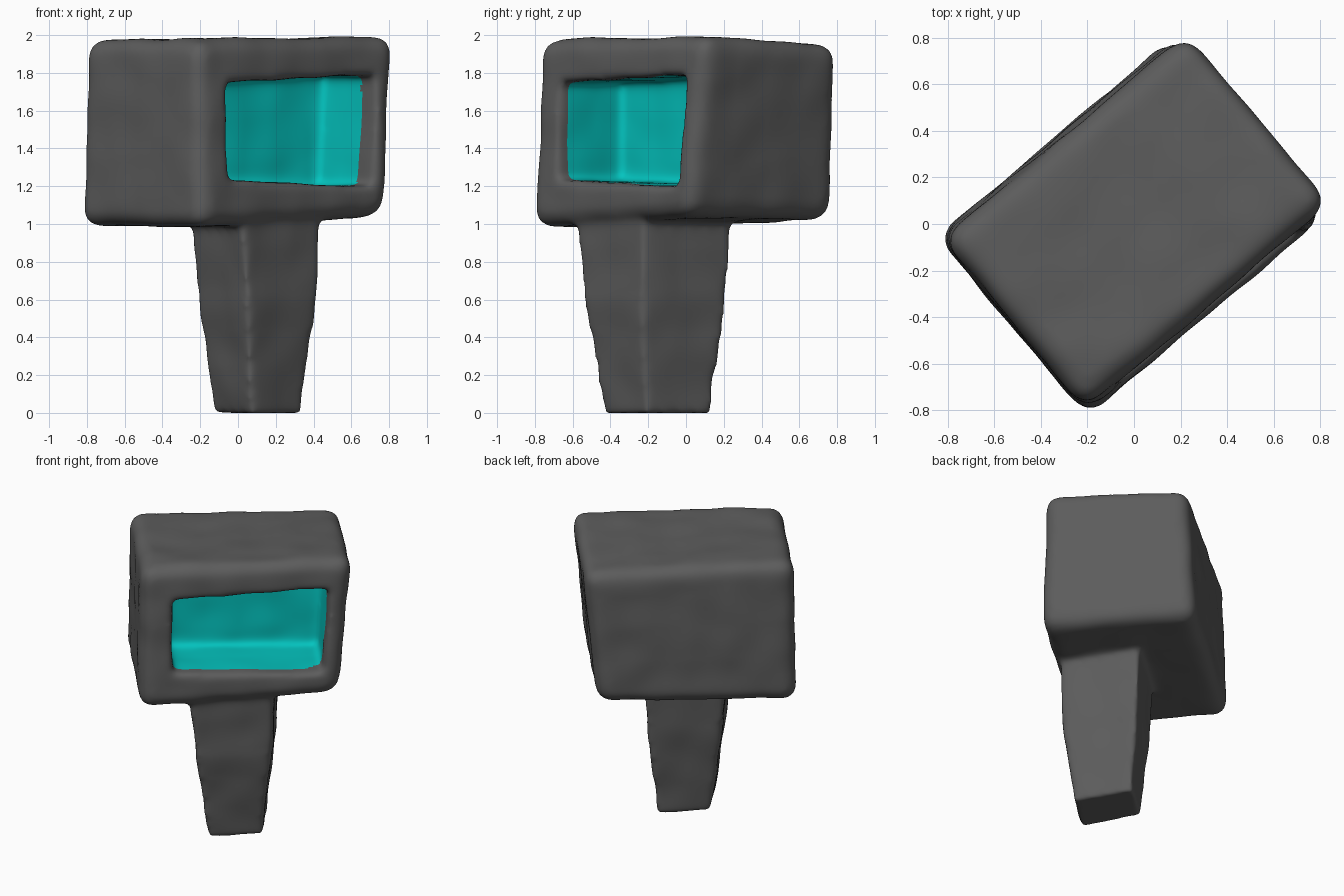
import bpy, bmesh, math
from mathutils import noise

cube = bpy.data.objects.get("Cube")
if cube:
    bpy.data.objects.remove(cube, do_unlink=True)

ANGLE = math.radians(40)  # the whole model is turned about z


def make_material(name, colour):
    mat = bpy.data.materials.new(name)
    mat.use_nodes = True
    mat.diffuse_color = colour
    mat.node_tree.nodes["Principled BSDF"].inputs["Base Color"].default_value = colour
    return mat


grey = make_material("dark grey", (0.108, 0.108, 0.108, 1))
teal = make_material("teal", (0.001, 0.55, 0.52, 1))


def ring_solid(name, rings, bevel=0.0, shear=0.0):
    """Closed block lofted through four-sided rings.
    A ring is (corner heights, u0, u1, v0, v1); shear slides u along v."""
    bm = bmesh.new()
    loops = []
    for heights, u0, u1, v0, v1 in rings:
        corners = ((u0, v0), (u1, v0), (u1, v1), (u0, v1))
        middle = (v0 + v1) / 2
        loops.append([bm.verts.new((u + shear * (v - middle), v, z))
                      for (u, v), z in zip(corners, heights)])
    bm.faces.new(loops[0])
    bm.faces.new(loops[-1])
    for low, high in zip(loops, loops[1:]):
        for i in range(4):
            j = (i + 1) % 4
            bm.faces.new((low[i], low[j], high[j], high[i]))
    bmesh.ops.recalc_face_normals(bm, faces=bm.faces)
    if bevel:
        bmesh.ops.bevel(bm, geom=bm.edges[:], offset=bevel, segments=4,
                        profile=0.5, affect='EDGES')
    mesh = bpy.data.meshes.new(name)
    bm.to_mesh(mesh)
    bm.free()
    obj = bpy.data.objects.new(name, mesh)
    bpy.context.collection.objects.link(obj)
    return obj


def level(z):
    return (z,) * 4


# Hollow head, slightly skewed, its corners at uneven heights
body = ring_solid("head_and_handle", [
    ((0.98, 1.04, 1.02, 0.99), -0.69, 0.62, -0.51, 0.51),
    ((1.98, 2.0, 1.95, 1.98), -0.67, 0.71, -0.47, 0.48)], bevel=0.09)

# Tapered handle, its front nearly flush with the head
handle = ring_solid("handle_helper", [
    (level(-0.005), -0.19, 0.16, -0.38, 0.02),
    (level(0.25), -0.23, 0.18, -0.41, 0.04),
    (level(0.6), -0.27, 0.22, -0.45, 0.07),
    (level(1.12), -0.32, 0.24, -0.46, 0.09)], shear=0.17)

# Recess in the front of the head
cavity = ring_solid("cavity_cutter", [
    ((1.23, 1.2, 1.2, 1.23), -0.47, 0.52, -0.8, -0.045),
    ((1.75, 1.79, 1.79, 1.75), -0.47, 0.56, -0.8, -0.045)], bevel=0.03)

for helper, operation in ((handle, 'UNION'), (cavity, 'DIFFERENCE')):
    mod = body.modifiers.new(operation.title(), 'BOOLEAN')
    mod.object, mod.operation, mod.solver = helper, operation, 'EXACT'

# Even skin with softly rounded edges
remesh = body.modifiers.new("Skin", 'REMESH')
remesh.mode, remesh.voxel_size = 'VOXEL', 0.018
soften = body.modifiers.new("Soften", 'SMOOTH')
soften.factor, soften.iterations = 0.5, 18

graph = bpy.context.evaluated_depsgraph_get()
mesh = bpy.data.meshes.new_from_object(body.evaluated_get(graph))
body.modifiers.clear()
body.data = mesh
for helper in (handle, cavity):
    bpy.data.objects.remove(helper, do_unlink=True)

# Hand-shaped unevenness
offsets = [v.normal * 0.01 * noise.noise(v.co * 4.5) for v in mesh.vertices]
for v, offset in zip(mesh.vertices, offsets):
    v.co += offset
    v.co.z = max(v.co.z, 0)

# Teal lining of the recess, set further back at its left end
mesh.materials.clear()
mesh.materials.append(grey)
mesh.materials.append(teal)
for face in mesh.polygons:
    u, v, z = face.center
    lip = -0.42 + 0.4 * max(0, u - 0.4)
    inside = -0.51 < u < 0.61 and 1.15 < z < 1.83 and lip < v < 0.03
    face.material_index = int(inside)
    face.use_smooth = True

body.rotation_euler.z = ANGLE
